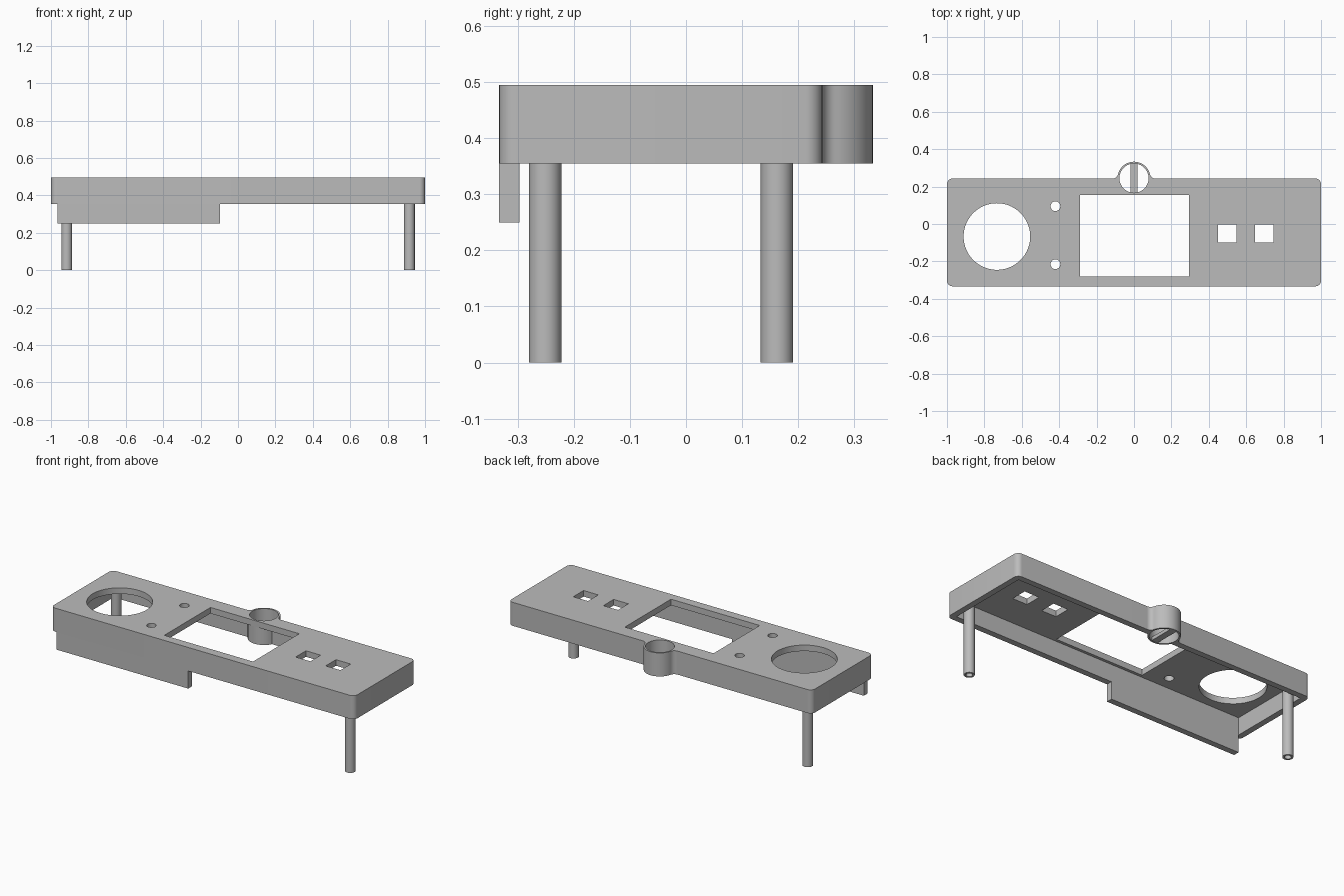
import bpy, bmesh, math
from math import cos, sin, pi

if "Cube" in bpy.data.objects:
    bpy.data.objects.remove(bpy.data.objects["Cube"], do_unlink=True)

# One plain grey plastic
grey = bpy.data.materials.new("grey plastic")
grey.use_nodes = True
GREY = (0.5, 0.5, 0.5, 1)
grey.diffuse_color = GREY
grey.node_tree.nodes["Principled BSDF"].inputs["Base Color"].default_value = GREY

# Main dimensions
BOTTOM, TOP, WALL = 0.355, 0.495, 0.036
FRONT, BACK, CORNER = -0.333, 0.243, 0.03
RING_Y, RING_R, BORE_R, FILLET = 0.245, 0.088, 0.078, 0.03
UNDERSIDE = TOP - WALL


def arc(cx, cy, r, a0, a1, n):
    """Points on an arc from angle a0 to a1, both ends included."""
    return [(cx + r * cos(a0 + (a1 - a0) * i / n),
             cy + r * sin(a0 + (a1 - a0) * i / n)) for i in range(n + 1)]


def circle(cx, cy, r, n=64):
    return arc(cx, cy, r, 0, 2 * pi, n)[:-1]


def rect(x0, x1, y0, y1):
    return [(x0, y0), (x1, y0), (x1, y1), (x0, y1)]


def prism(name, outlines, z0, z1):
    """Extrude one or more separate flat outlines from z0 to z1."""
    bm = bmesh.new()
    for pts in outlines:
        low = [bm.verts.new((x, y, z0)) for x, y in pts]
        high = [bm.verts.new((x, y, z1)) for x, y in pts]
        bm.faces.new(low[::-1])
        bm.faces.new(high)
        for i in range(len(pts)):
            j = (i + 1) % len(pts)
            bm.faces.new((low[i], low[j], high[j], high[i]))
    bmesh.ops.recalc_face_normals(bm, faces=bm.faces[:])
    mesh = bpy.data.meshes.new(name)
    bm.to_mesh(mesh)
    bm.free()
    mesh.materials.append(grey)
    ob = bpy.data.objects.new(name, mesh)
    bpy.context.collection.objects.link(ob)
    return ob


def activate(ob):
    bpy.ops.object.select_all(action='DESELECT')
    ob.select_set(True)
    bpy.context.view_layer.objects.active = ob


def cut(ob, cutter):
    """Subtract the cutter and throw it away."""
    cutter.hide_render = True
    mod = ob.modifiers.new("cut", 'BOOLEAN')
    mod.operation = 'DIFFERENCE'
    mod.solver = 'EXACT'
    mod.object = cutter
    activate(ob)
    bpy.ops.object.modifier_apply(modifier=mod.name)
    bpy.data.objects.remove(cutter, do_unlink=True)


def smooth(ob):
    activate(ob)
    bpy.ops.object.shade_smooth_by_angle(angle=math.radians(30))


# Housing outline: rounded rectangle with a filleted round boss at the back
fy = BACK + FILLET
fx = math.sqrt((RING_R + FILLET) ** 2 - (fy - RING_Y) ** 2)
t = math.atan2(fy - RING_Y, fx)
c = CORNER
outline = (arc(-1 + c, FRONT + c, c, pi, 1.5 * pi, 8)
           + arc(1 - c, FRONT + c, c, -pi / 2, 0, 8)
           + arc(1 - c, BACK - c, c, 0, pi / 2, 8)
           + arc(fx, fy, FILLET, 1.5 * pi, pi + t, 8)
           + arc(0, RING_Y, RING_R, t, pi - t, 40)[1:-1]
           + arc(-fx, fy, FILLET, -t, -pi / 2, 8)
           + arc(-1 + c, BACK - c, c, pi / 2, pi, 8))
housing = prism("housing", [outline], BOTTOM, TOP)

# Hollow underside, leaving the boss wall standing inside
inner_back = BACK - WALL
s = math.asin((inner_back - RING_Y) / RING_R)
cavity = ([(-1 + WALL, FRONT + WALL), (1 - WALL, FRONT + WALL), (1 - WALL, inner_back)]
          + arc(0, RING_Y, RING_R, s, -pi - s, 40)
          + [(-1 + WALL, inner_back)])
cut(housing, prism("cavity_cutter", [cavity], BOTTOM - 0.1, UNDERSIDE))

# Openings through the top plate and the boss
holes = [circle(-0.733, -0.067, 0.178, 96),
         circle(-0.42, 0.095, 0.026, 32),
         circle(-0.42, -0.215, 0.026, 32),
         rect(-0.29, 0.295, -0.28, 0.155),
         rect(0.45, 0.547, -0.1, -0.003),
         rect(0.648, 0.745, -0.1, -0.003),
         circle(0, RING_Y, BORE_R, 64)]
cut(housing, prism("hole_cutter", holes, BOTTOM - 0.1, TOP + 0.1))
smooth(housing)

# Bar across the bottom of the boss
prism("boss_bar", [rect(-0.02, 0.02, RING_Y - 0.082, RING_Y + 0.082)],
      BOTTOM + 0.001, BOTTOM + 0.021)

# Skirt hanging below the front wall
prism("front_skirt", [rect(-0.964, -0.095, FRONT, FRONT + WALL)], 0.25, BOTTOM)

# Two hollow posts at opposite corners
for name, x, y in (("front_post", 0.916, -0.251), ("back_post", -0.916, 0.162)):
    post = prism(name, [circle(x, y, 0.029, 40)], 0, UNDERSIDE + 0.002)
    cut(post, prism("bore_cutter", [circle(x, y, 0.018, 40)], -0.1, UNDERSIDE - 0.02))
    smooth(post)
